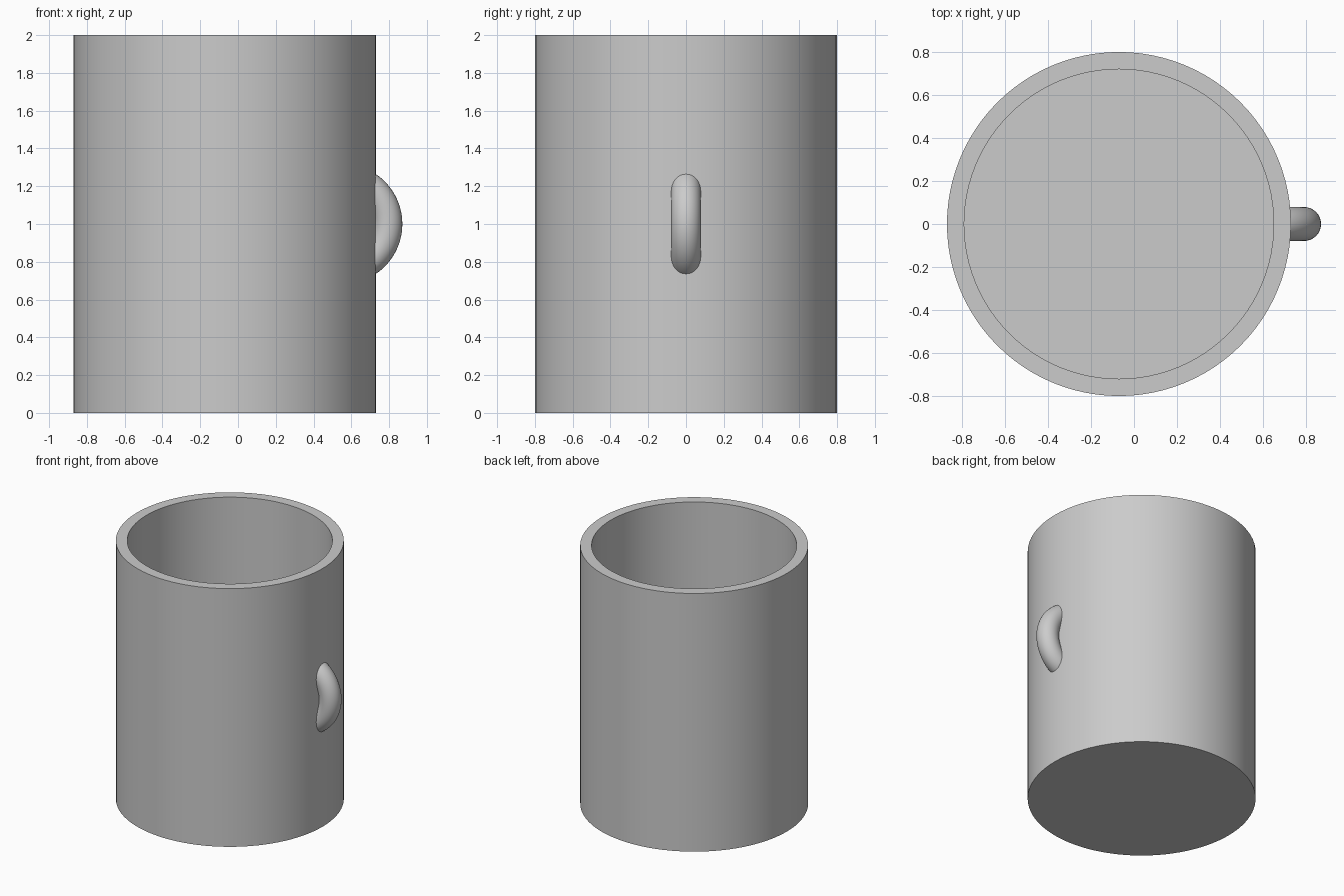
import bpy
import math

if "Cube" in bpy.data.objects:
    bpy.data.objects.remove(bpy.data.objects["Cube"], do_unlink=True)

AXIS_X = -0.07      # cup axis
OUTER, WALL, HEIGHT = 0.80, 0.08, 2.0

grey = bpy.data.materials.new("plain_grey")
grey.use_nodes = True
grey.diffuse_color = (0.6, 0.6, 0.6, 1)
grey.node_tree.nodes["Principled BSDF"].inputs["Base Color"].default_value = (0.6, 0.6, 0.6, 1)


def cylinder(name, radius, bottom, top):
    bpy.ops.mesh.primitive_cylinder_add(
        vertices=96, radius=radius, depth=top - bottom,
        location=(AXIS_X, 0, (top + bottom) / 2))
    bpy.context.object.name = name
    return bpy.context.object


def carve(obj, cutter):
    cutter.hide_render = True
    cutter.hide_viewport = True
    mod = obj.modifiers.new("carve", "BOOLEAN")
    mod.operation = "DIFFERENCE"
    mod.solver = "EXACT"
    mod.object = cutter
    bpy.context.view_layer.objects.active = obj
    bpy.ops.object.modifier_apply(modifier=mod.name)
    bpy.data.objects.remove(cutter, do_unlink=True)


def finish(obj):
    obj.data.materials.clear()
    obj.data.materials.append(grey)
    bpy.ops.object.select_all(action="DESELECT")
    obj.select_set(True)
    bpy.context.view_layer.objects.active = obj
    bpy.ops.object.shade_smooth_by_angle(angle=math.radians(30))


# Cup body: solid cylinder with a blind round cavity
cup = cylinder("cup_body", OUTER, 0, HEIGHT)
carve(cup, cylinder("cavity_cutter", OUTER - WALL, WALL, HEIGHT + 0.2))
finish(cup)

# Handle: upright ring whose inner part is trimmed off within the wall
bpy.ops.mesh.primitive_torus_add(
    major_segments=96, minor_segments=32, major_radius=0.24, minor_radius=0.079,
    location=(AXIS_X + 0.621, 0, HEIGHT / 2), rotation=(math.pi / 2, 0, 0))
handle = bpy.context.object
handle.name = "handle"
carve(handle, cylinder("handle_cutter", OUTER - WALL / 2, 0.2, HEIGHT - 0.2))
finish(handle)
